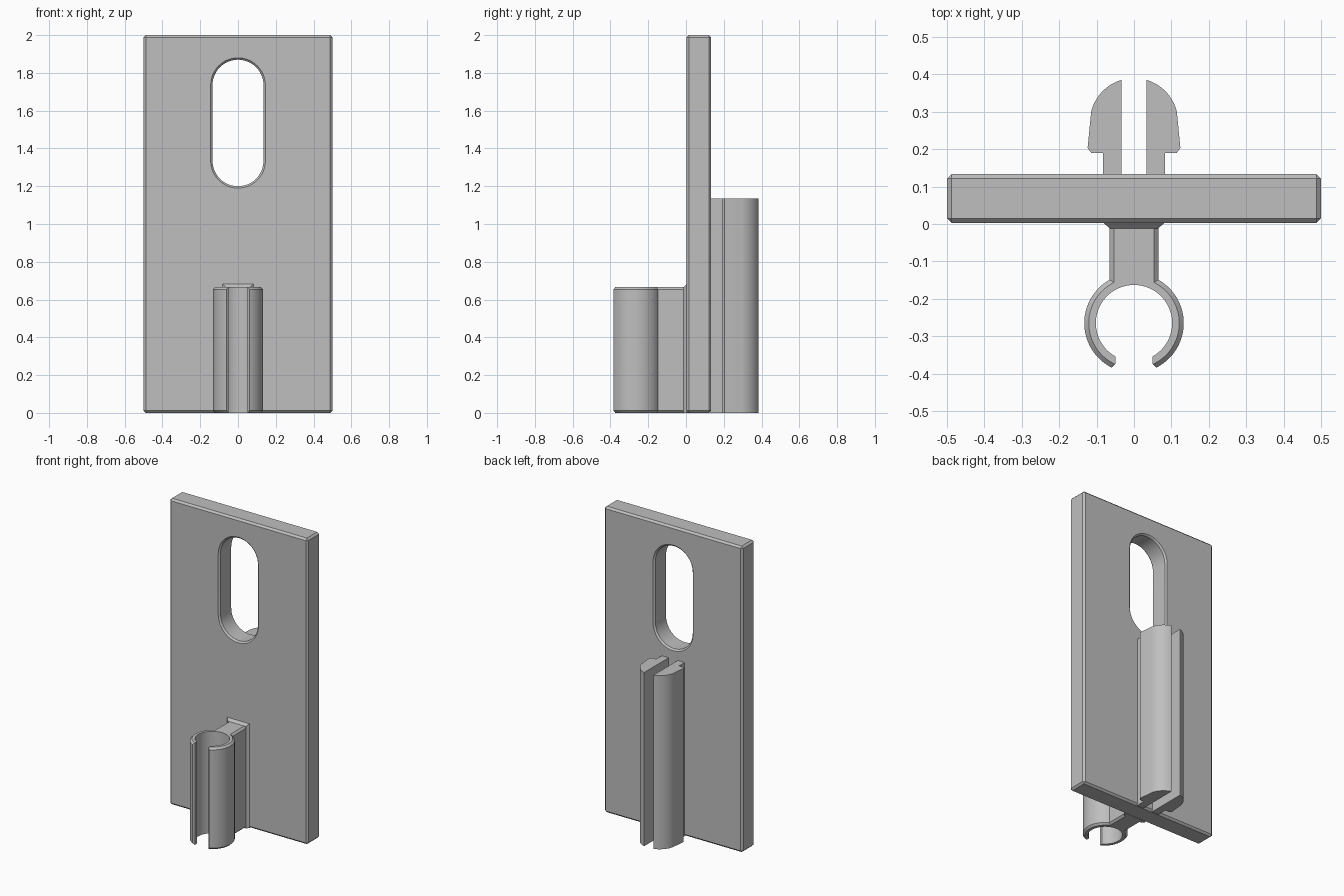
import bpy, bmesh
from math import pi, sin, cos, asin, sqrt, radians

if "Cube" in bpy.data.objects:
    bpy.data.objects.remove(bpy.data.objects["Cube"], do_unlink=True)

GREY = (0.52, 0.52, 0.52, 1)
grey = bpy.data.materials.new("plain grey")
grey.use_nodes = True
grey.diffuse_color = GREY
grey.node_tree.nodes["Principled BSDF"].inputs["Base Color"].default_value = GREY

FRONT, BACK, CH = 0.003, 0.133, 0.012


def arc(cx, cy, r, a0, a1, n):
    return [(cx + r * cos(a0 + (a1 - a0) * i / n), cy + r * sin(a0 + (a1 - a0) * i / n))
            for i in range(n + 1)]


def loft(name, rings):
    """Skin matching rings of 3D points and cap both ends."""
    bm = bmesh.new()
    loops = [[bm.verts.new(p) for p in ring] for ring in rings]
    n = len(loops[0])
    for a, b in zip(loops, loops[1:]):
        for i in range(n):
            j = (i + 1) % n
            bm.faces.new((a[i], a[j], b[j], b[i]))
    bm.faces.new(loops[0])
    bm.faces.new(loops[-1])
    bmesh.ops.recalc_face_normals(bm, faces=bm.faces)
    mesh = bpy.data.meshes.new(name)
    bm.to_mesh(mesh)
    bm.free()
    mesh.materials.append(grey)
    obj = bpy.data.objects.new(name, mesh)
    bpy.context.collection.objects.link(obj)
    return obj


def activate(obj):
    bpy.ops.object.select_all(action="DESELECT")
    obj.select_set(True)
    bpy.context.view_layer.objects.active = obj


def smooth(obj):
    activate(obj)
    bpy.ops.object.shade_smooth_by_angle(angle=radians(25))


# Back plate with chamfered edges
corners = [(-0.5, 0), (0.5, 0), (0.5, 2), (-0.5, 2)]
plate = loft("mounting_plate", [[(x, y, z) for x, z in corners] for y in (FRONT, BACK)])
bevel = plate.modifiers.new("chamfer", "BEVEL")
bevel.width = CH
bevel.segments = 1


# Long screw slot, widened at both faces
def slot_ring(y, r):
    outline = arc(0, 1.735, r, 0, pi, 24) + arc(0, 1.335, r, pi, 2 * pi, 24)
    return [(x, y, z) for x, z in outline]


cutter = loft("slot_cutter", [slot_ring(y, r) for y, r in (
    (FRONT - 0.01, 0.155), (FRONT + 0.01, 0.135), (BACK - 0.01, 0.135), (BACK + 0.01, 0.155))])
cutter.hide_render = True
cut = plate.modifiers.new("slot", "BOOLEAN")
cut.object = cutter
cut.solver = "EXACT"
activate(plate)
for mod in ("chamfer", "slot"):
    bpy.ops.object.modifier_apply(modifier=mod)
bpy.data.objects.remove(cutter, do_unlink=True)
smooth(plate)

# Open ring clip on a stem
CY, R_OUT, R_IN, STEM, CLIP_TOP, GAP = -0.265, 0.133, 0.102, 0.065, 0.666, 0.05


def clip_ring(z, off):
    r, w = R_OUT - off, STEM - off
    a0 = asin((GAP + 0.01 - off * 0.7) / r) - pi / 2
    a1 = pi / 2 - asin(w / r)
    half = [(GAP, -0.374)] + arc(0, CY, r, a0, a1, 28) + [(w, FRONT + 0.01)]
    outer = half + [(-x, y) for x, y in reversed(half)]
    b = asin(GAP / R_IN)
    inner = arc(0, CY, R_IN, 1.5 * pi - b, b - pi / 2, 48)
    return [(x, y, z) for x, y in outer + inner]


smooth(loft("ring_clip", [clip_ring(z, off) for z, off in (
    (0, CH), (CH, 0), (CLIP_TOP - CH, 0), (CLIP_TOP, CH))]))


# Flared foot where the stem meets the plate
def foot_ring(y, grow):
    w, t = STEM + grow, CLIP_TOP + grow
    return [(-w, y, 0), (w, y, 0), (w, y, t), (-w, y, t)]


loft("stem_foot", [foot_ring(FRONT - 0.015, 0), foot_ring(FRONT, 0.016),
                   foot_ring(FRONT + 0.005, 0.016)])

# Pair of barbed snap prongs on the back
prong = [(0.033, 0.125), (0.083, 0.125), (0.083, 0.19), (0.114, 0.19), (0.124, 0.203)]
prong += arc(0, 0.272, 0.118, radians(14), radians(73.5), 16)
prong[-1] = (0.033, 0.385)
for side, s in (("left", 1), ("right", -1)):
    smooth(loft(side + "_snap_prong", [[(s * x, y, z) for x, y in prong] for z in (0, 1.135)]))
